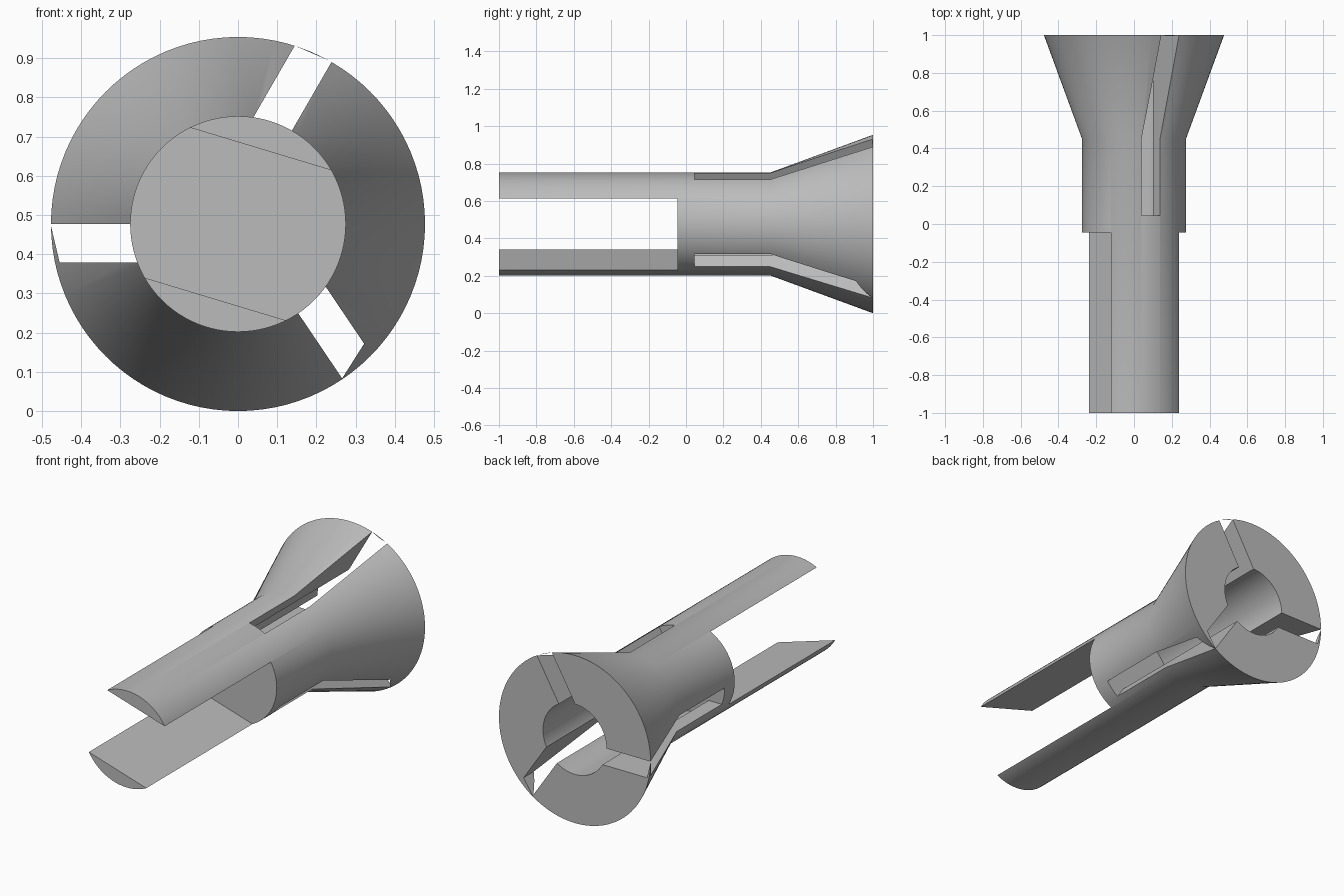
import bpy, bmesh, math
from mathutils import Vector

cube = bpy.data.objects.get("Cube")
if cube:
    bpy.data.objects.remove(cube, do_unlink=True)

CENTRE_Z = 0.477
SEGMENTS = 96
SHOULDER_Y = -0.045

grey = bpy.data.materials.new("plain grey")
grey.use_nodes = True
colour = (0.5, 0.5, 0.5, 1)
grey.diffuse_color = colour
grey.node_tree.nodes["Principled BSDF"].inputs["Base Color"].default_value = colour


def loft(name, rings):
    """Closed solid through matching rings of points."""
    bm = bmesh.new()
    loops = [[bm.verts.new(p) for p in ring] for ring in rings]
    for a, b in zip(loops, loops[1:]):
        n = len(a)
        for i in range(n):
            bm.faces.new((a[i], a[(i + 1) % n], b[(i + 1) % n], b[i]))
    bm.faces.new(loops[0])
    bm.faces.new(loops[-1])
    bmesh.ops.recalc_face_normals(bm, faces=bm.faces)
    mesh = bpy.data.meshes.new(name)
    bm.to_mesh(mesh)
    bm.free()
    mesh.materials.append(grey)
    obj = bpy.data.objects.new(name, mesh)
    bpy.context.collection.objects.link(obj)
    return obj


def lathe(name, profile):
    """Round solid about the long axis from (y, radius) pairs."""
    turns = [2 * math.pi * i / SEGMENTS for i in range(SEGMENTS)]
    return loft(name, [[(r * math.cos(t), y, CENTRE_Z + r * math.sin(t)) for t in turns]
                       for y, r in profile])


def prism(name, degrees, outline, y0, y1):
    """Outline of (along, across) points, turned about the axis and extruded."""
    t = math.radians(degrees)
    along = Vector((math.cos(t), 0, math.sin(t)))
    across = Vector((-math.sin(t), 0, math.cos(t)))
    base = Vector((0, 0, CENTRE_Z))
    return loft(name, [[base + along * a + across * b + Vector((0, y, 0)) for a, b in outline]
                       for y in (y0, y1)])


def cut(target, cutter):
    cutter.hide_render = True
    mod = target.modifiers.new("cut", 'BOOLEAN')
    mod.operation = 'DIFFERENCE'
    mod.solver = 'EXACT'
    mod.object = cutter
    bpy.context.view_layer.objects.active = target
    bpy.ops.object.modifier_apply(modifier=mod.name)
    bpy.data.objects.remove(cutter, do_unlink=True)


# Shaft with flared end
body = lathe("flared_collet", [(-1, 0.275), (0.45, 0.275), (1, 0.477)])

# Wide gap that leaves two flat-sided prongs at the front
cut(body, prism("prong_gap", -16.8, [(-1, -0.2), (1, -0.2), (1, 0.2), (-1, 0.2)],
                -1.2, SHOULDER_Y))

# Blind bore from the flared end
cut(body, lathe("bore", [(0.04, 0.2), (1.2, 0.2)]))

# Three slots: angle, width, reach of each wall
for degrees, width, reach_a, reach_b in ((60, 0.102, 0.478, 0.466),
                                         (180, 0.098, 0.478, 0.455),
                                         (-56, 0.096, 0.475, 0.433)):
    cut(body, prism("slot", degrees,
                    [(0.05, 0), (reach_a, 0), (reach_b, width), (0.05, width)],
                    0.045, 1.2))

# Smooth round sides, sharp rims
bpy.ops.object.select_all(action='DESELECT')
body.select_set(True)
bpy.context.view_layer.objects.active = body
bpy.ops.object.shade_smooth_by_angle(angle=math.radians(30))
